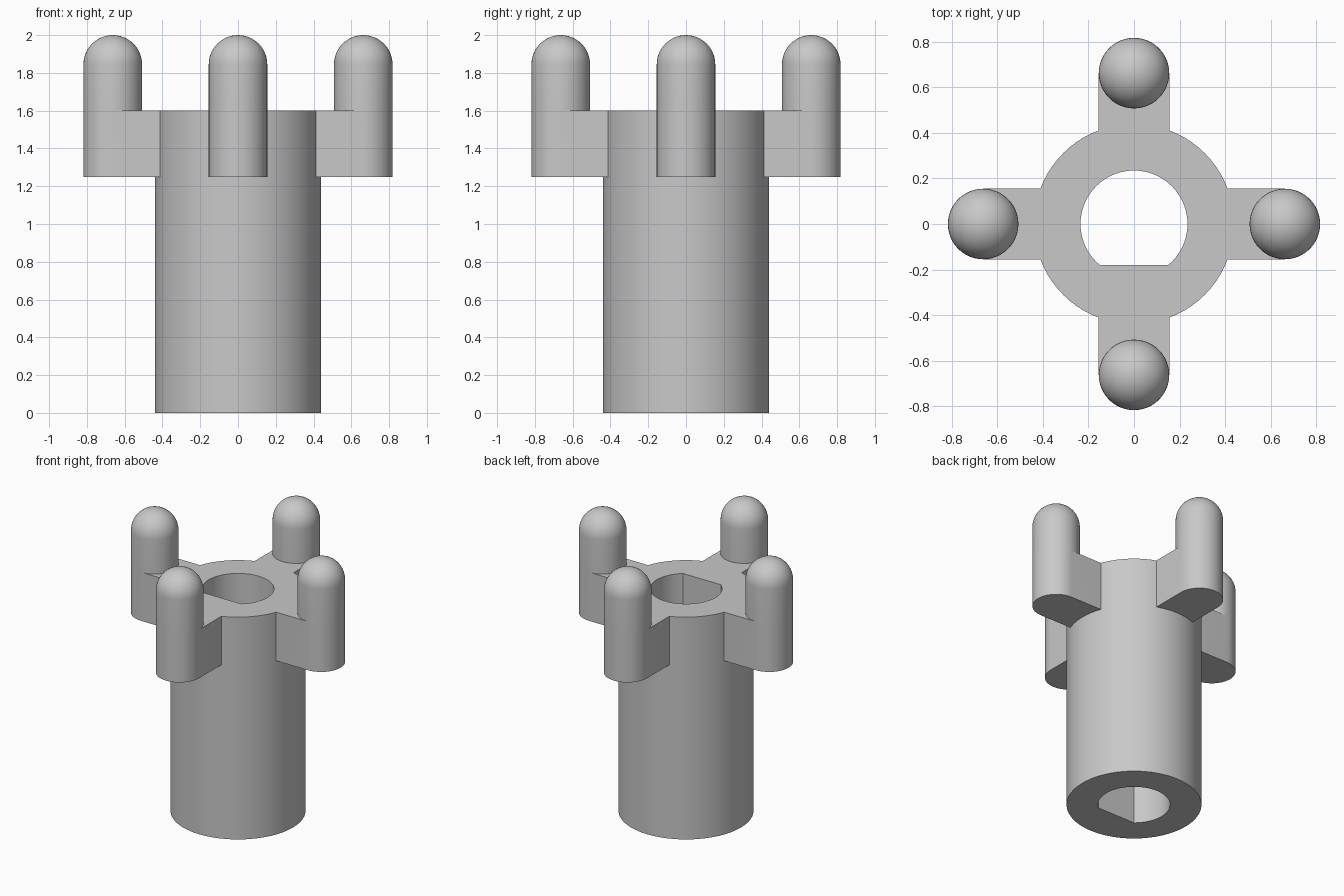
import bpy, bmesh
from math import sin, cos, pi, radians, sqrt

cube = bpy.data.objects.get("Cube")
if cube:
    bpy.data.objects.remove(cube, do_unlink=True)

HUB_R, BORE_R, FLAT_Y = 0.44, 0.235, 0.18
POST_R, POST_X = 0.155, 0.663
ARM_LOW, HUB_TOP, TOP = 1.25, 1.6, 2.0

grey = bpy.data.materials.new("plain grey")
colour = (0.58, 0.58, 0.58, 1)
grey.diffuse_color = colour
grey.use_nodes = True
grey.node_tree.nodes["Principled BSDF"].inputs["Base Color"].default_value = colour


def finish(bm, name):
    bmesh.ops.recalc_face_normals(bm, faces=bm.faces)
    mesh = bpy.data.meshes.new(name)
    bm.to_mesh(mesh)
    bm.free()
    mesh.materials.append(grey)
    obj = bpy.data.objects.new(name, mesh)
    bpy.context.collection.objects.link(obj)
    bpy.ops.object.select_all(action="DESELECT")
    obj.select_set(True)
    bpy.context.view_layer.objects.active = obj
    bpy.ops.object.shade_smooth_by_angle(angle=radians(30))
    return obj


def ring(bm, points, z):
    return [bm.verts.new((x, y, z)) for x, y in points]


def bridge(bm, a, b, closed=True):
    for i in range(len(a) if closed else len(a) - 1):
        j = (i + 1) % len(a)
        bm.faces.new((a[i], a[j], b[j], b[i]))


# Hub: a tube whose bore is flattened on the front side
bm = bmesh.new()
angles = [radians(5 * i) for i in range(72)]
outer = [(HUB_R * cos(a), HUB_R * sin(a)) for a in angles]
bore = []
for a in angles:
    r = min(BORE_R, FLAT_Y / -sin(a)) if sin(a) < -0.1 else BORE_R
    bore.append((r * cos(a), r * sin(a)))
loops = [ring(bm, outer, 0), ring(bm, outer, HUB_TOP),
         ring(bm, bore, HUB_TOP), ring(bm, bore, 0)]
for i in range(4):
    bridge(bm, loops[i], loops[(i + 1) % 4])
finish(bm, "hub")


def arm_with_post(name, turn):
    bm = bmesh.new()
    n = 48
    # Root of the arm follows the curve of the hub
    end_x = sqrt(HUB_R ** 2 - POST_R ** 2)
    root = [(end_x, -POST_R)]
    root += [(HUB_R * cos(radians(a)), HUB_R * sin(radians(a)))
             for a in range(-20, 21, 5)]
    root.append((end_x, POST_R))

    def circle(r):
        return [(POST_X + r * cos(2 * pi * i / n - pi / 2),
                 r * sin(2 * pi * i / n - pi / 2)) for i in range(n)]

    half = n // 2 + 1
    base = ring(bm, circle(POST_R), HUB_TOP)
    low = ring(bm, circle(POST_R)[:half], ARM_LOW)
    root_low, root_top = ring(bm, root, ARM_LOW), ring(bm, root, HUB_TOP)
    # Rounded outer wall, side walls, underside and upper deck
    bridge(bm, low, base[:half], closed=False)
    bm.faces.new((root_low[0], low[0], base[0], root_top[0]))
    bm.faces.new((root_low[-1], low[-1], base[half - 1], root_top[-1]))
    bm.faces.new(low + root_low[::-1])
    bm.faces.new(base[half - 1:] + [base[0]] + root_top)
    # Post shaft and domed tip
    previous = base
    steps = 12
    for k in range(steps):
        t = k * pi / 2 / steps
        level = ring(bm, circle(POST_R * cos(t)), TOP - POST_R + POST_R * sin(t))
        bridge(bm, previous, level)
        previous = level
    tip = bm.verts.new((POST_X, 0, TOP))
    for i in range(n):
        bm.faces.new((previous[i], previous[(i + 1) % n], tip))
    finish(bm, name).rotation_euler.z = turn


for i, side in enumerate(("left", "back", "right", "front")):
    arm_with_post(side + "_arm_and_post", i * pi / 2)
